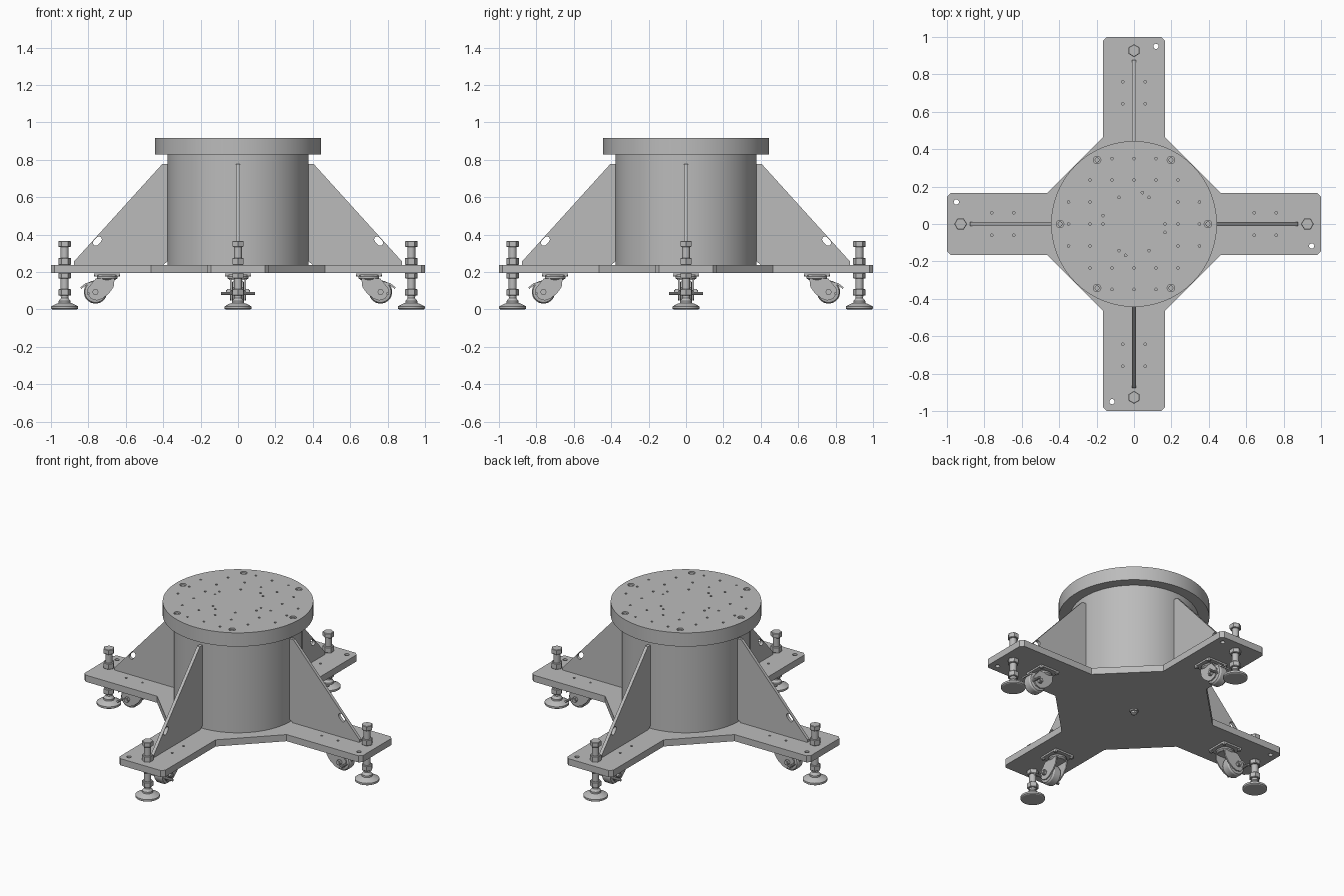
import bpy, bmesh
from math import pi, cos, sin, radians
from mathutils import Matrix, Vector

if "Cube" in bpy.data.objects:
    bpy.data.objects.remove(bpy.data.objects["Cube"], do_unlink=True)

grey = bpy.data.materials.new("machined_grey")
grey.use_nodes = True
GREY = (0.5, 0.5, 0.5, 1)
grey.diffuse_color = GREY
grey.node_tree.nodes["Principled BSDF"].inputs["Base Color"].default_value = GREY
parts = []


def finish(name, bm, matrix=Matrix()):
    bmesh.ops.recalc_face_normals(bm, faces=bm.faces)
    bm.transform(matrix)
    mesh = bpy.data.meshes.new(name)
    bm.to_mesh(mesh)
    bm.free()
    mesh.materials.append(grey)
    ob = bpy.data.objects.new(name, mesh)
    bpy.context.collection.objects.link(ob)
    parts.append(ob)
    return ob


def add_prism(bm, points, low, high):
    bottom = [bm.verts.new((x, y, low)) for x, y in points]
    top = [bm.verts.new((x, y, high)) for x, y in points]
    bm.faces.new(bottom[::-1])
    bm.faces.new(top)
    n = len(points)
    for i in range(n):
        j = (i + 1) % n
        bm.faces.new((bottom[i], bottom[j], top[j], top[i]))


def circle(x, y, r, n=16):
    return [(x + r * cos(2 * pi * i / n), y + r * sin(2 * pi * i / n)) for i in range(n)]


def prism(name, points, low, high, matrix=Matrix()):
    bm = bmesh.new()
    add_prism(bm, points, low, high)
    return finish(name, bm, matrix)


def revolve(name, profile, sides=32, matrix=Matrix()):
    """Closed solid from (radius, height) pairs, bottom to top."""
    bm = bmesh.new()
    rings = [[bm.verts.new((x, y, z)) for x, y in circle(0, 0, r, sides)] for r, z in profile]
    for a, b in zip(rings, rings[1:]):
        for i in range(sides):
            j = (i + 1) % sides
            bm.faces.new((a[i], a[j], b[j], b[i]))
    bm.faces.new(rings[0][::-1])
    bm.faces.new(rings[-1])
    return finish(name, bm, matrix)


def cut(target, outlines, low, high, matrix=Matrix()):
    """Cut prism-shaped holes and bake the result."""
    bm = bmesh.new()
    for outline in outlines:
        add_prism(bm, outline, low, high)
    cutter = finish("hole_cutter", bm, matrix)
    parts.remove(cutter)
    cutter.hide_render = True
    mod = target.modifiers.new("holes", 'BOOLEAN')
    mod.operation, mod.solver, mod.object = 'DIFFERENCE', 'EXACT', cutter
    deps = bpy.context.evaluated_depsgraph_get()
    mesh = bpy.data.meshes.new_from_object(target.evaluated_get(deps))
    target.modifiers.clear()
    target.data = mesh
    bpy.data.objects.remove(cutter, do_unlink=True)


def turn(p, k):
    for _ in range(k):
        p = (-p[1], p[0])
    return p


def at(x, y=0, z=0):
    return Matrix.Translation((x, y, z))


UPRIGHT = Matrix.Rotation(pi / 2, 4, 'X')   # drawn in xy, stands in xz
FLOOR, DECK = 0.195, 0.238

# Cross-shaped base plate
arm = [(0.465, -0.165), (0.98, -0.165), (1.0, -0.145), (1.0, 0.145), (0.98, 0.165), (0.465, 0.165)]
base = prism("base_plate", [turn(p, k) for k in range(4) for p in arm], FLOOR, DECK)
holes = []
for k in range(4):
    holes.append(circle(*turn((0.95, -0.117), k), 0.014))
    for x in (0.643, 0.76):
        for y in (-0.06, 0.06):
            holes.append(circle(*turn((x, y), k), 0.007, 10))
cut(base, holes, 0.1, 0.3)

# Drum, top disc and centre bolt
revolve("drum", [(0.378, DECK), (0.378, 0.83)], 96)
disc = revolve("top_disc", [(0.443, 0.828), (0.443, 0.917)], 96)
revolve("centre_bolt", [(0.012, 0.168), (0.018, 0.172), (0.018, 0.185), (0.026, 0.186), (0.026, FLOOR)], 12)

# Tapped holes in the disc, repeated by half-turn symmetry
a, b, c = 0.117, 0.235, 0.35
half = [(-a, c), (0, c), (a, c), (-b, b), (-a, b), (0, b), (a, b), (b, b),
        (-c, a), (-b, a), (b, a), (c, a), (b, 0), (c, 0), (0.165, 0),
        (-0.08, 0.142), (0.08, 0.142), (0.045, 0.168), (-0.165, 0.045)]
cut(disc, [circle(s * x, s * y, 0.007, 10) for x, y in half for s in (1, -1)], 0.87, 1.0)
ring = [(0.395 * cos(i * pi / 3), 0.395 * sin(i * pi / 3)) for i in range(6)]
cut(disc, [circle(x, y, 0.02, 20) for x, y in ring], 0.89, 1.0)
for i, (x, y) in enumerate(ring):
    revolve(f"disc_screw_{i + 1}", [(0.013, 0.885), (0.013, 0.91)], 16, at(x, y))

# One arm's set of parts, along +x
first = len(parts)
gusset = prism("gusset", [(0.372, 0.26), (0.40, DECK), (0.878, DECK), (0.878, 0.255),
                          (0.405, 0.777), (0.372, 0.777)], -0.01, 0.01, UPRIGHT)
slope = Vector((0.473, -0.522)).normalized()
side = Vector((-slope.y, slope.x))
slot = []
for i in range(20):
    t = radians(i * 18 - 81)
    shift = 0.012 if cos(t) > 0 else -0.012
    p = Vector((0.752, 0.365)) + slope * (shift + 0.016 * cos(t)) + side * 0.016 * sin(t)
    slot.append((p.x, p.y))
cut(gusset, [slot], -0.1, 0.1, UPRIGHT)

# Levelling foot
foot = at(0.927)
revolve("foot_pad", [(0.066, 0), (0.072, 0.004), (0.072, 0.016), (0.045, 0.03),
                     (0.032, 0.034), (0.032, 0.045), (0.02, 0.06), (0.02, 0.08)], 32, foot)
revolve("foot_rod", [(0.021, 0.07), (0.021, 0.345)], 24, foot)
for label, low, high in (("lower", 0.073, 0.108), ("clamp", 0.165, FLOOR),
                         ("deck", DECK, 0.276), ("head", 0.334, 0.366)):
    r, e = 0.034, 0.003
    revolve(f"foot_{label}_nut", [(r - e, low), (r, low + e), (r, high - e), (r - e, high)], 6, foot)

# Swivel caster
box = [(0.633, -0.068), (0.768, -0.068), (0.768, 0.068), (0.633, 0.068)]
prism("caster_plate", box, 0.184, FLOOR)
revolve("caster_swivel", [(0.045, 0.158), (0.055, 0.166), (0.055, 0.176), (0.045, 0.184)], 32, at(0.70))
for x in (0.643, 0.758):
    for y in (-0.06, 0.06):
        revolve("caster_bolt", [(0.011, 0.175), (0.011, 0.186)], 6, at(x, y))
cheek = [(0.66, 0.165), (0.665, 0.12), (0.69, 0.085), (0.725, 0.058), (0.755, 0.048), (0.785, 0.056),
         (0.803, 0.08), (0.805, 0.11), (0.785, 0.135), (0.76, 0.165)]
for s in (-1, 1):
    prism("caster_fork_cheek", cheek, s * 0.04 - 0.004, s * 0.04 + 0.004, UPRIGHT)
prism("caster_fork_bridge", [(0.66, -0.044), (0.76, -0.044), (0.76, 0.044), (0.66, 0.044)], 0.157, 0.165)
axle = at(0.762, 0, 0.093) @ UPRIGHT
revolve("caster_wheel", [(0.045, -0.033), (0.056, -0.03), (0.062, -0.02), (0.062, 0.02),
                         (0.056, 0.03), (0.045, 0.033)], 32, axle)
revolve("caster_axle", [(0.01, -0.065), (0.01, 0.065)], 12, axle)
for s in (-1, 1):
    revolve("caster_axle_nut", [(0.017, -0.008), (0.017, 0.008)], 6,
            at(0.762, s * 0.052, 0.093) @ UPRIGHT)
# Brake pedal over the wheel with a cross bar
prism("brake_pedal", [(0.77, 0.15), (0.815, 0.14), (0.842, 0.118), (0.838, 0.11),
                      (0.81, 0.13), (0.77, 0.138)], -0.03, 0.03, UPRIGHT)
revolve("brake_bar", [(0.008, -0.092), (0.008, 0.092)], 10, at(0.80, 0, 0.085) @ UPRIGHT)

# Repeat the arm parts on the other three arms
for ob in parts[first:]:
    for k in (1, 2, 3):
        twin = ob.copy()
        twin.name = f"{ob.name}_arm_{k + 1}"
        twin.matrix_world = Matrix.Rotation(k * pi / 2, 4, 'Z')
        bpy.context.collection.objects.link(twin)

bpy.ops.object.select_all(action='DESELECT')
for ob in parts:
    ob.select_set(True)
bpy.context.view_layer.objects.active = parts[0]
bpy.ops.object.shade_smooth_by_angle(angle=radians(30))
